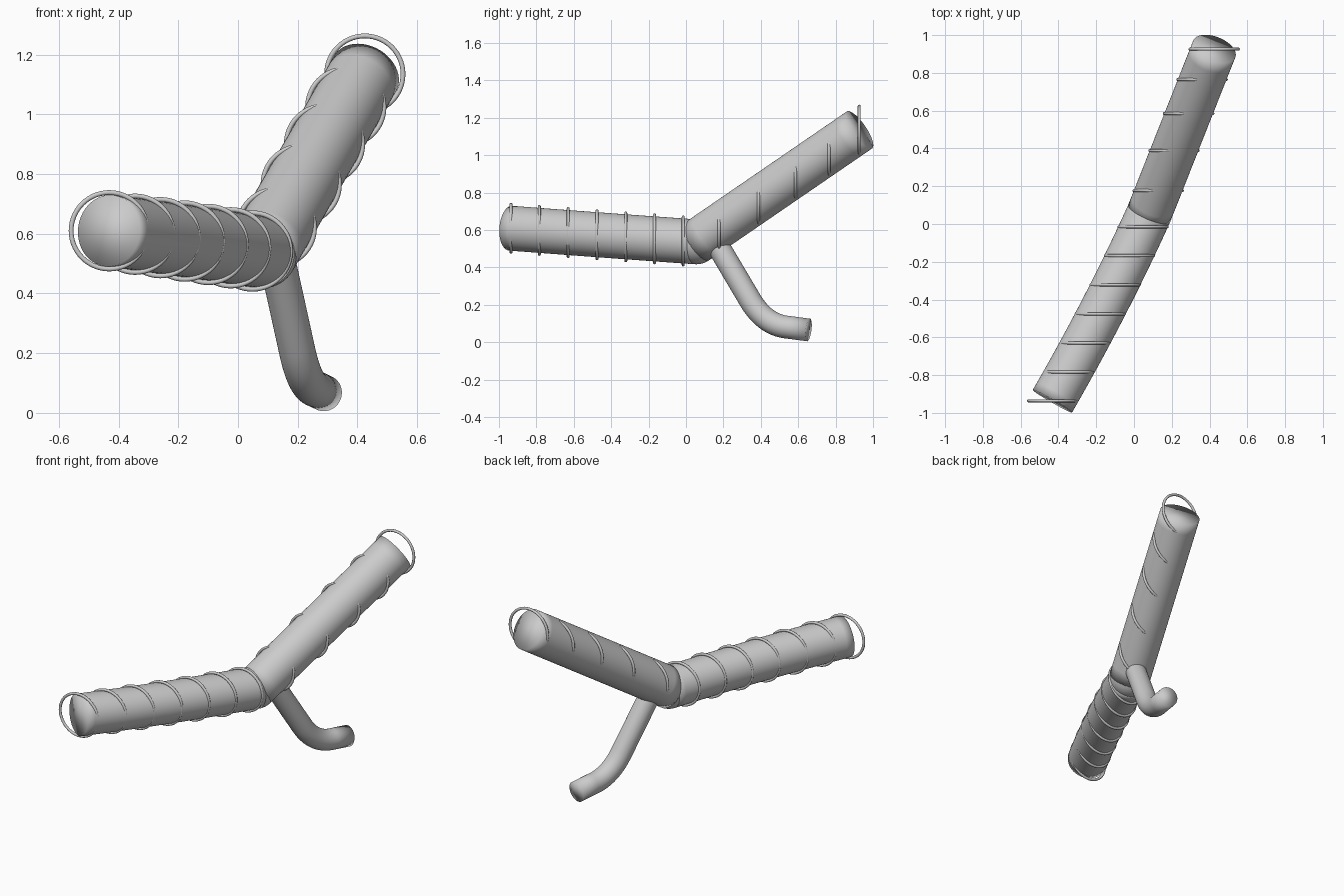
import bpy, bmesh, math
from mathutils import Vector

if "Cube" in bpy.data.objects:
    bpy.data.objects.remove(bpy.data.objects["Cube"])


def bezier(p0, p1, p2, n):
    """Points along a quadratic curve."""
    a, b, c = Vector(p0), Vector(p1), Vector(p2)
    return [a * (1 - t) ** 2 + b * 2 * t * (1 - t) + c * t * t
            for t in (i / n for i in range(n + 1))]


def finish(bm, name):
    bmesh.ops.recalc_face_normals(bm, faces=bm.faces)
    for f in bm.faces:
        f.smooth = True
    me = bpy.data.meshes.new(name)
    bm.to_mesh(me)
    bm.free()
    ob = bpy.data.objects.new(name, me)
    bpy.context.collection.objects.link(ob)
    return ob


def tube(name, path, radius, sides=48):
    """Capped round tube swept along a path."""
    path = [Vector(p) for p in path]
    bm = bmesh.new()
    rings = []
    side = None
    for i, p in enumerate(path):
        d = (path[min(i + 1, len(path) - 1)] - path[max(i - 1, 0)]).normalized()
        if side is None:
            side = d.cross(Vector((0, 0, 1)))
        side = (side - d * side.dot(d)).normalized()
        up = d.cross(side)
        rings.append([bm.verts.new(p + radius * (side * math.cos(a) + up * math.sin(a)))
                      for a in (2 * math.pi * k / sides for k in range(sides))])
    for r, s in zip(rings, rings[1:]):
        for k in range(sides):
            n = (k + 1) % sides
            bm.faces.new((r[k], r[n], s[n], s[k]))
    bm.faces.new(rings[0])
    bm.faces.new(rings[-1])
    return finish(bm, name)


R = 0.12
start = Vector((-0.432, -0.938, 0.61))
joint = Vector((0.08, 0.055, 0.537))
tip = Vector((0.425, 0.927, 1.135))

# Main pipe: gently curved front half, straight raised half, rounded elbow
lower = bezier(start, (-0.145, -0.442, 0.572), joint, 24)
upper = [joint.lerp(tip, i / 16) for i in range(17)]
tube("front_pipe", lower, R)
tube("raised_pipe", upper, R)
bm = bmesh.new()
bmesh.ops.create_uvsphere(bm, u_segments=48, v_segments=24, radius=R)
bmesh.ops.translate(bm, verts=bm.verts, vec=joint)
finish(bm, "elbow")

# Branch pipe curving down and outward
straight = [Vector((0.115, 0.13, 0.585)).lerp(Vector((0.195, 0.345, 0.222)), i / 6)
            for i in range(6)]
bend = bezier((0.195, 0.345, 0.222), (0.222, 0.425, 0.09), (0.26, 0.548, 0.08), 14)
tube("branch_pipe", straight + bend + [Vector((0.289, 0.655, 0.066))], 0.061, 40)


def axis_at(y):
    """Centre of the main pipe at a given depth."""
    pts = lower + upper[1:]
    for a, b in zip(pts, pts[1:]):
        if a.y <= y <= b.y:
            return a.lerp(b, (y - a.y) / (b.y - a.y))
    return pts[0] if y < pts[0].y else pts[-1]


# Upright wire rings spaced along the pipe
for i, y in enumerate((-0.936, -0.784, -0.63, -0.476, -0.322, -0.168, -0.015,
                       0.177, 0.388, 0.585, 0.765, 0.926)):
    bpy.ops.mesh.primitive_torus_add(major_segments=56, minor_segments=12,
                                     major_radius=0.128, minor_radius=0.008,
                                     location=axis_at(y), rotation=(math.pi / 2, 0, 0))
    bpy.context.object.name = f"ring_{i + 1}"
    bpy.ops.object.shade_smooth()
